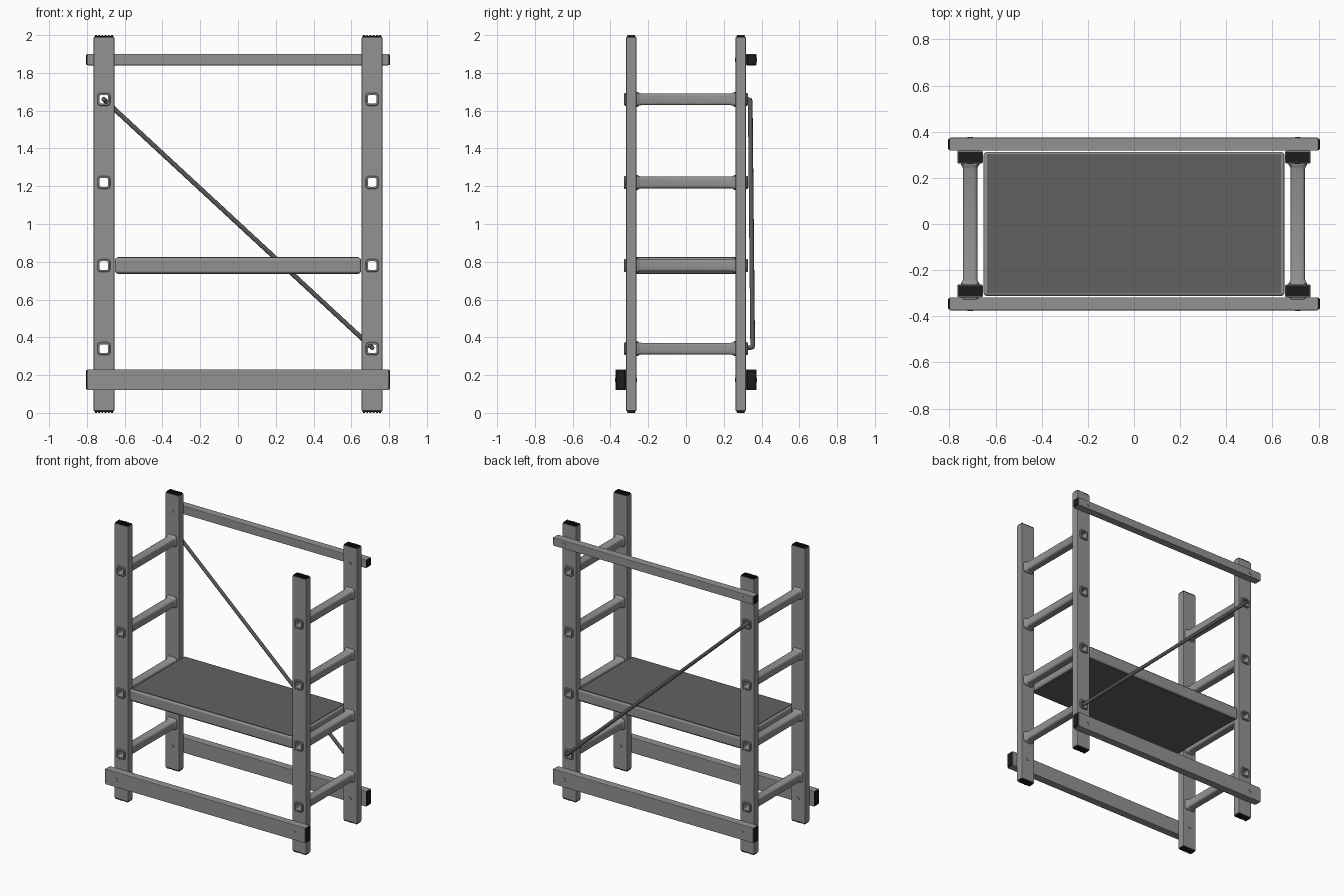
import bpy, bmesh, math
from mathutils import Vector, Matrix

if "Cube" in bpy.data.objects:
    bpy.data.objects.remove(bpy.data.objects["Cube"])


def material(name, r, g, b):
    m = bpy.data.materials.new(name)
    m.diffuse_color = (r, g, b, 1)
    m.use_nodes = True
    m.node_tree.nodes["Principled BSDF"].inputs["Base Color"].default_value = m.diffuse_color
    return m


ALU = material("aluminium grey", 0.29, 0.29, 0.29)
DECK = material("deck dark grey", 0.12, 0.12, 0.12)
STEEL = material("brace dark steel", 0.10, 0.10, 0.10)
BLACK = material("black plastic", 0.012, 0.012, 0.012)


def finish(name, bm, mat, smooth=False):
    bmesh.ops.recalc_face_normals(bm, faces=bm.faces[:])
    me = bpy.data.meshes.new(name)
    bm.to_mesh(me)
    bm.free()
    ob = bpy.data.objects.new(name, me)
    bpy.context.collection.objects.link(ob)
    if mat:
        me.materials.append(mat)
    if smooth:
        me.shade_smooth()
        me.set_sharp_from_angle(angle=math.radians(35))
    return ob


def add_box(bm, lo, hi):
    lo, hi = Vector(lo), Vector(hi)
    bmesh.ops.create_cube(bm, size=1, matrix=Matrix.Translation((lo + hi) / 2)
                          @ Matrix.Diagonal((*(hi - lo), 1)))


def box(name, lo, hi, mat, bevel=0.0, segments=2):
    bm = bmesh.new()
    add_box(bm, lo, hi)
    ob = finish(name, bm, mat)
    if bevel:
        mod = ob.modifiers.new("rounding", 'BEVEL')
        mod.width, mod.segments = bevel, segments
    return ob


def rounded_square(half, r, seg=4):
    pts = []
    for c, (sx, sz) in enumerate(((1, 1), (-1, 1), (-1, -1), (1, -1))):
        for i in range(seg + 1):
            a = math.pi / 2 * (c + i / seg)
            pts.append((sx * (half - r) + r * math.cos(a), sz * (half - r) + r * math.sin(a)))
    return pts


PX, PY = 0.71, 0.29
RUNGS = (0.34, 0.78, 1.22, 1.66)

# hollow rungs: rounded square tube, flared against the posts, open at both ends
half_profile = [(0.327, 0.023), (0.327, 0.031), (0.324, 0.034), (0.318, 0.034), (0.316, 0.031),
                (0.262, 0.031), (0.262, 0.040), (0.257, 0.040), (0.248, 0.034), (0.238, 0.031)]
profile = half_profile + [(-y, h) for y, h in reversed(half_profile)]


def rung(name, x, z):
    bm = bmesh.new()
    rings = [[bm.verts.new((x + px, y, z + pz)) for px, pz in rounded_square(h, h * 0.45)]
             for y, h in profile]
    for a, b in zip(rings, rings[1:] + rings[:1]):
        for i in range(len(a)):
            j = (i + 1) % len(a)
            bm.faces.new((a[i], a[j], b[j], b[i]))
    finish(name, bm, ALU, smooth=True)


# cutter for the rung holes through the posts
bm = bmesh.new()
for sx in (-1, 1):
    for z in RUNGS:
        add_box(bm, (sx * PX - 0.027, -0.4, z - 0.027), (sx * PX + 0.027, 0.4, z + 0.027))
cutter = finish("rung_hole_cutter", bm, None)
cutter.hide_render = True
cutter.hide_viewport = True
cutter.display_type = 'WIRE'


def post_cap(name, x, y, z0, z1, z2):
    # plug plate with ribs across it
    bm = bmesh.new()
    add_box(bm, (x - 0.051, y - 0.023, min(z0, z1)), (x + 0.051, y + 0.023, max(z0, z1)))
    for i in range(6):
        rx = x - 0.0425 + i * 0.017
        add_box(bm, (rx - 0.005, y - 0.020, min(z0, z2)), (rx + 0.005, y + 0.020, max(z0, z2)))
    finish(name, bm, BLACK)


for sx, side in ((-1, "left"), (1, "right")):
    x = sx * PX
    for k, z in enumerate(RUNGS):
        rung(f"{side}_rung_{k + 1}", x, z)
    for sy, face in ((-1, "front"), (1, "back")):
        y = sy * PY
        # upright post with rung holes
        post = box(f"{face}_{side}_post", (x - 0.055, y - 0.0275, 0.01),
                   (x + 0.055, y + 0.0275, 1.99), ALU, 0.005)
        cut = post.modifiers.new("rung holes", 'BOOLEAN')
        cut.operation, cut.solver, cut.object = 'DIFFERENCE', 'EXACT', cutter
        post_cap(f"{face}_{side}_top_cap", x, y, 1.98, 1.995, 2.0)
        post_cap(f"{face}_{side}_foot_cap", x, y, 0.02, 0.005, 0.0)


def beam(name, sy, z0, z1):
    # horizontal tube bolted outside the posts, with plugged ends
    y0, y1 = sorted((sy * 0.3175, sy * 0.374))
    box(name, (-0.798, y0, z0), (0.798, y1, z1), ALU, 0.004)
    for sx, side in ((-1, "left"), (1, "right")):
        xa, xb = sorted((sx * 0.79, sx * 0.805))
        box(f"{name}_{side}_cap", (xa, y0 + 0.003, z0 + 0.003), (xb, y1 - 0.003, z1 - 0.003),
            BLACK, 0.004, 1)
        bm = bmesh.new()
        bmesh.ops.create_cone(bm, cap_ends=True, segments=16, radius1=0.012, radius2=0.012,
                              depth=0.118,
                              matrix=Matrix.Translation((sx * PX, sy * 0.318, (z0 + z1) / 2))
                              @ Matrix.Rotation(math.pi / 2, 4, 'X'))
        finish(f"{name}_{side}_bolt", bm, ALU, smooth=True)


beam("front_base_beam", -1, 0.12, 0.23)
beam("back_base_beam", 1, 0.12, 0.23)
beam("back_guard_rail", 1, 1.84, 1.90)

# platform: light frame with dark panels above and below
box("deck_frame", (-0.652, -0.312, 0.738), (0.652, 0.312, 0.822), ALU, 0.014, 3)
box("deck_panel", (-0.638, -0.300, 0.815), (0.638, 0.304, 0.825), DECK)
box("deck_underside", (-0.638, -0.300, 0.735), (0.638, 0.300, 0.745), DECK)

# diagonal brace with hooked ends in the back rung holes
top, low = Vector((-PX, 0.340, 1.66)), Vector((PX, 0.353, 0.345))
d = (low - top).normalized()
points = [(-PX, 0.29, 1.66), (-PX, 0.328, 1.66), top + d * 0.006, top + d * 0.03,
          low - d * 0.03, low - d * 0.006, (PX, 0.338, 0.345), (PX, 0.29, 0.345)]
curve = bpy.data.curves.new("diagonal_brace", 'CURVE')
curve.dimensions = '3D'
curve.bevel_depth, curve.bevel_resolution = 0.0125, 3
curve.use_fill_caps = True
spline = curve.splines.new('POLY')
spline.points.add(len(points) - 1)
for p, co in zip(spline.points, points):
    p.co = (*co, 1)
curve.materials.append(STEEL)
brace = bpy.data.objects.new("diagonal_brace", curve)
bpy.context.collection.objects.link(brace)
